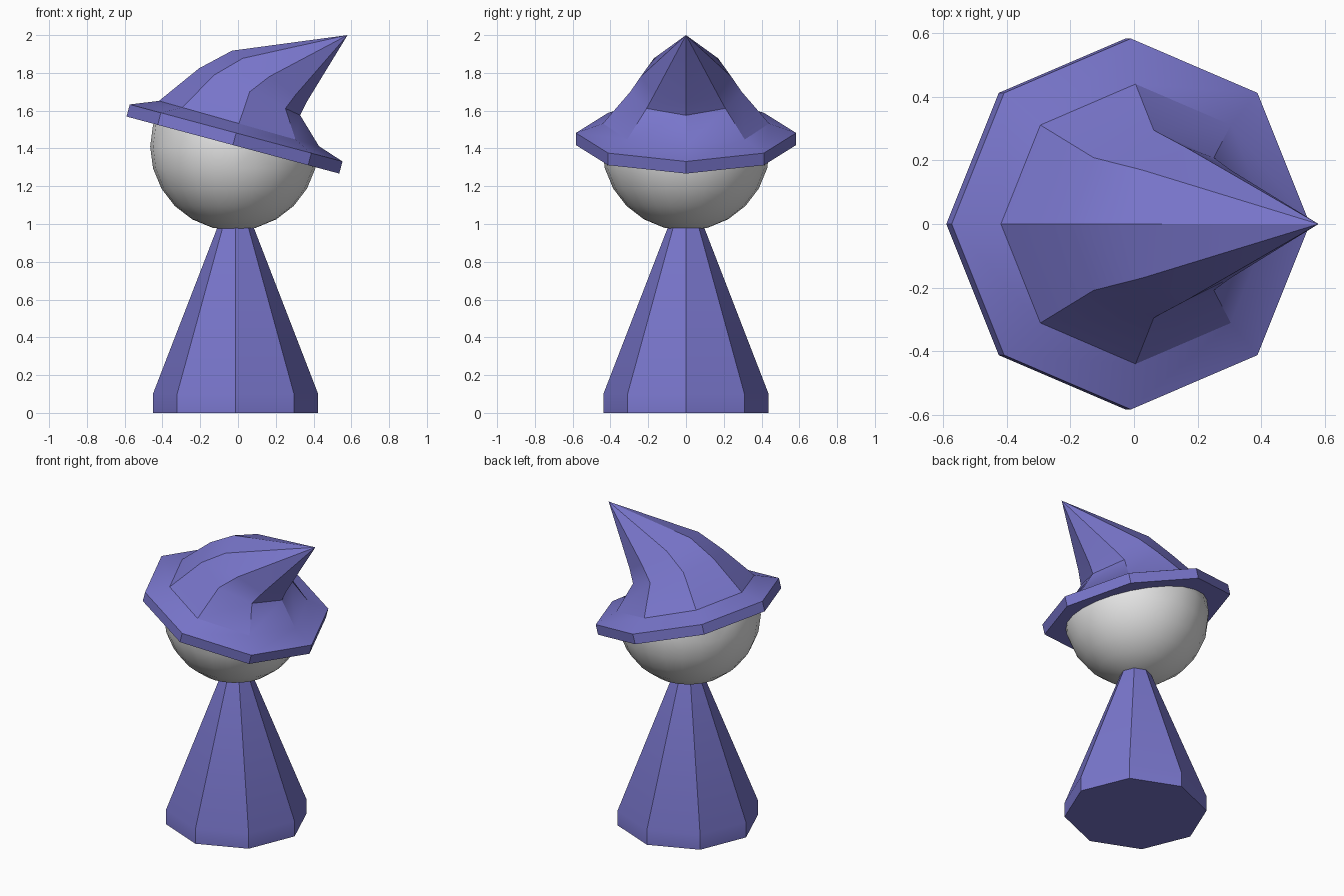
import bpy, bmesh, math
from mathutils import Vector, Matrix

if "Cube" in bpy.data.objects:
    bpy.data.objects.remove(bpy.data.objects["Cube"])

SIDES = 8


def material(name, rgb):
    m = bpy.data.materials.new(name)
    m.diffuse_color = (*rgb, 1)
    m.use_nodes = True
    m.node_tree.nodes["Principled BSDF"].inputs["Base Color"].default_value = m.diffuse_color
    return m


purple = material("muted purple", (0.19, 0.18, 0.60))
pale = material("pale grey", (0.78, 0.78, 0.78))


def finish(name, bm, mat, angle):
    bmesh.ops.recalc_face_normals(bm, faces=bm.faces)
    mesh = bpy.data.meshes.new(name)
    bm.to_mesh(mesh)
    bm.free()
    mesh.materials.append(mat)
    ob = bpy.data.objects.new(name, mesh)
    bpy.context.collection.objects.link(ob)
    bpy.ops.object.select_all(action='DESELECT')
    ob.select_set(True)
    bpy.context.view_layer.objects.active = ob
    bpy.ops.object.shade_smooth_by_angle(angle=math.radians(angle))
    return ob


def tower(name, rings, tip, mat, angle):
    """Octagonal rings (x, z, radius, tilt) skinned together and closed by a point."""
    bm = bmesh.new()
    loops = []
    for x, z, r, tilt in rings:
        turn = Matrix.Rotation(math.radians(tilt), 3, 'Y')
        loop = []
        for i in range(SIDES):
            a = 2 * math.pi * i / SIDES
            p = turn @ Vector((r * math.cos(a), r * math.sin(a), 0))
            loop.append(bm.verts.new(p + Vector((x, 0, z))))
        loops.append(loop)
    bm.faces.new(loops[0])
    for lo, hi in zip(loops, loops[1:]):
        for i in range(SIDES):
            j = (i + 1) % SIDES
            bm.faces.new((lo[i], lo[j], hi[j], hi[i]))
    top = bm.verts.new(tip)
    for i in range(SIDES):
        bm.faces.new((loops[-1][i], loops[-1][(i + 1) % SIDES], top))
    return finish(name, bm, mat, angle)


# robe: short upright hem, then a long taper ending inside the head
tower("robe", [(-0.013, 0, 0.4375, 0), (-0.013, 0.1, 0.4375, 0)],
      (-0.013, 0, 1.23), purple, 20)

# hat: tilted brim, then crown rings leaning towards the bent tip
tower("hat", [(-0.027, 1.418, 0.583, 15), (-0.010, 1.482, 0.583, 15),
              (0.005, 1.532, 0.44, 15.8), (0.062, 1.70, 0.295, 25),
              (0.165, 1.78, 0.24, 35)],
      (0.58, 0, 2.0), purple, 30)

# head: ball trimmed along the brim so it stays inside the hat
bm = bmesh.new()
bmesh.ops.create_uvsphere(bm, u_segments=24, v_segments=12, radius=0.445)
bmesh.ops.translate(bm, verts=bm.verts, vec=(-0.02, 0, 1.41))
normal = Matrix.Rotation(math.radians(15), 3, 'Y') @ Vector((0, 0, 1))
bmesh.ops.bisect_plane(bm, geom=bm.verts[:] + bm.edges[:] + bm.faces[:],
                       plane_co=Vector((-0.025, 0, 1.425)), plane_no=normal,
                       clear_outer=True)
finish("head", bm, pale, 35)
